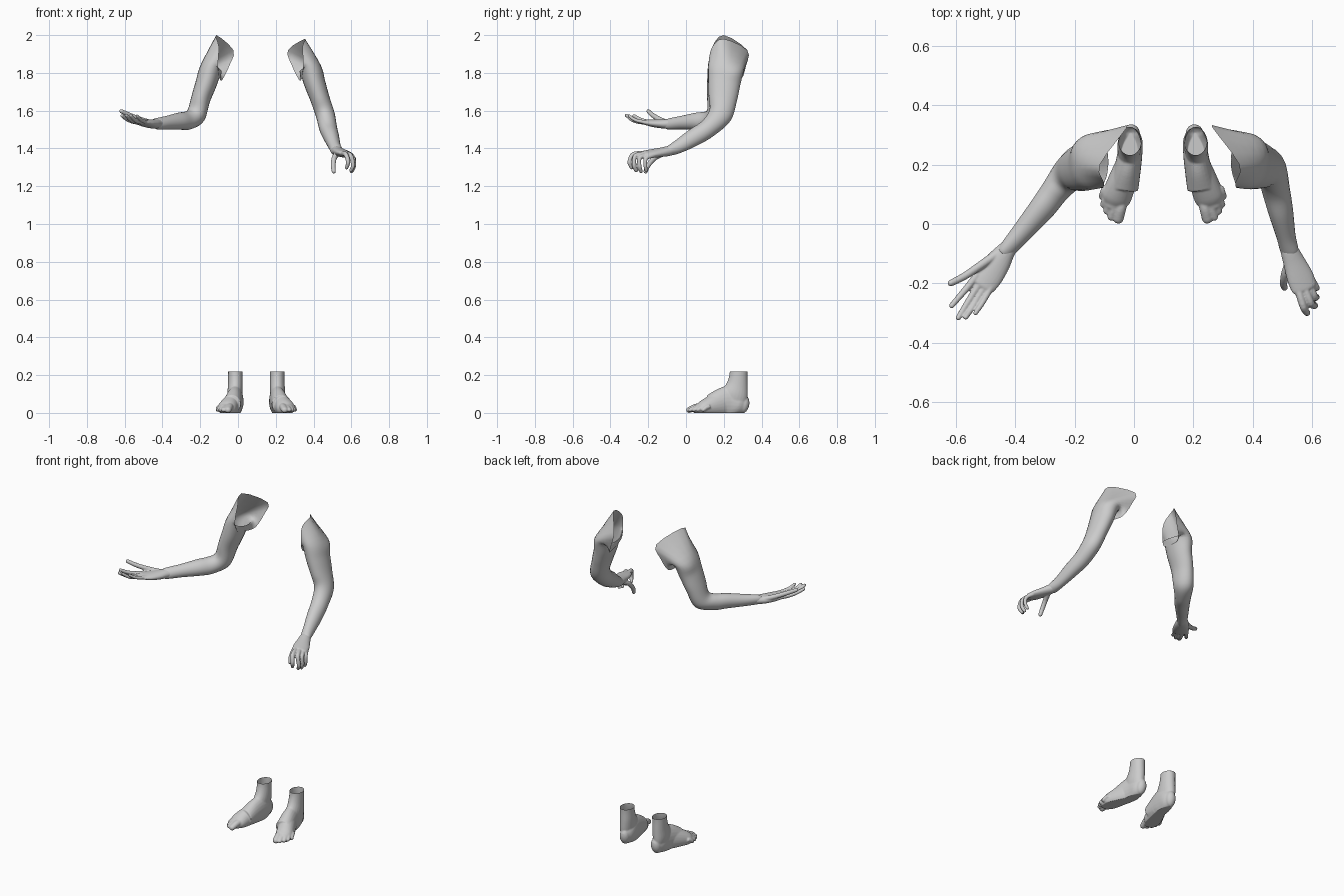
import bpy, bmesh
from math import sin, cos, pi
from mathutils import Vector

N = 24


def crom(a, b, c, d, t):
    return 0.5 * (2 * b + (c - a) * t + (2 * a - 5 * b + 4 * c - d) * t * t + (3 * b - a - 3 * c + d) * t ** 3)


def rings_from(path, u0):
    """Elliptical rings (x, y, z, radius_u, radius_v) carried along a path."""
    pts = [Vector(p[:3]) for p in path]
    u, out = Vector(u0), []
    for i, p in enumerate(path):
        t = (pts[min(i + 1, len(pts) - 1)] - pts[max(i - 1, 0)]).normalized()
        u = (u - u.dot(t) * t).normalized()
        v = t.cross(u)
        out.append([pts[i] + u * p[3] * cos(2 * pi * k / N) + v * p[4] * sin(2 * pi * k / N) for k in range(N)])
    return out


def dense(rings, steps=5):
    out = []
    for i in range(len(rings) - 1):
        q = [rings[max(i - 1, 0)], rings[i], rings[i + 1], rings[min(i + 2, len(rings) - 1)]]
        for s in range(steps):
            out.append([crom(*(r[k] for r in q), s / steps) for k in range(N)])
    return out + [rings[-1]]


def round_end(rings):
    """Half-dome rings closing the far end of a tube."""
    last, prev = rings[-1], rings[-2]
    c = sum(last, Vector()) / N
    t = (c - sum(prev, Vector()) / N).normalized()
    r = min((p - c).length for p in last)
    return rings + [[c + (p - c) * cos(a) + t * r * sin(a) for p in last] for a in (0.4, 0.8, 1.15, 1.4)]


def loft(bm, rings, caps=True):
    vs = [[bm.verts.new(p) for p in r] for r in rings]
    for a, b in zip(vs, vs[1:]):
        for k in range(N):
            bm.faces.new((a[k], a[(k + 1) % N], b[(k + 1) % N], b[k]))
    if caps:
        bm.faces.new(vs[0][::-1])
        bm.faces.new(vs[-1])


def tube(bm, path, u0):
    loft(bm, round_end(dense(rings_from(path, u0))))


def finish(name, bm, mirror=None, voxel=None):
    if mirror is not None:
        for v in bm.verts:
            v.co.x = mirror - v.co.x
    bmesh.ops.recalc_face_normals(bm, faces=bm.faces)
    me = bpy.data.meshes.new(name)
    bm.to_mesh(me)
    bm.free()
    ob = bpy.data.objects.new(name, me)
    bpy.context.collection.objects.link(ob)
    bpy.context.view_layer.objects.active = ob
    if voxel:
        m = ob.modifiers.new("fuse", 'REMESH')
        m.mode, m.voxel_size = 'VOXEL', voxel
        s = ob.modifiers.new("soften", 'SMOOTH')
        s.factor, s.iterations = 0.5, 4
        for mod in ("fuse", "soften"):
            bpy.ops.object.modifier_apply(modifier=mod)
    for p in ob.data.polygons:
        p.use_smooth = True
    return ob


def arm(name, path, lift, mirror):
    # open shoulder edge: back, back tip, top, front, armpit
    hole = [(.285, .318, 1.84), (.264, .325, 1.92), (.355, .2, 1.98 + lift), (.341, .14, 1.94),
            (.345, .122, 1.86), (.343, .14, 1.79), (.335, .22, 1.765), (.322, .29, 1.765)]
    h = [Vector(p) for p in hole]
    edge = [crom(h[i - 1], h[i], h[(i + 1) % 8], h[(i + 2) % 8], s / 3) for i in range(8) for s in range(3)]
    bm = bmesh.new()
    loft(bm, dense([edge] + rings_from(path, (0, 1, 0))), caps=False)
    finish(name, bm, mirror)


def hand(name, palm, across, fingers, mirror):
    bm = bmesh.new()
    tube(bm, palm, across)
    for r, pts in fingers:
        tube(bm, [(*p, r * (1.1 - .1 * i), r * (1.1 - .1 * i)) for i, p in enumerate(pts)], across)
    finish(name, bm, mirror, 0.0035)


# Arms
arm("lowered_arm", [
    (.382, .212, 1.825, .095, .058), (.408, .202, 1.74, .085, .056), (.435, .195, 1.66, .075, .051),
    (.463, .18, 1.575, .063, .05), (.478, .115, 1.505, .05, .047), (.495, .04, 1.458, .047, .041),
    (.512, -.04, 1.41, .036, .032), (.524, -.09, 1.387, .026, .031), (.53, -.105, 1.382, .018, .022)], 0, None)
arm("raised_arm", [
    (.382, .21, 1.825, .095, .058), (.41, .195, 1.74, .084, .056), (.438, .185, 1.66, .074, .051),
    (.463, .165, 1.575, .062, .052), (.507, .11, 1.548, .046, .05), (.55, .052, 1.544, .042, .047),
    (.615, -.025, 1.536, .034, .037), (.67, -.09, 1.53, .025, .032), (.68, -.104, 1.53, .018, .024)], .02, .24)

# Hand hanging down with curled fingers
hand("curled_hand", [
    (.515, -.06, 1.395, .024, .02), (.524, -.09, 1.387, .031, .026), (.54, -.13, 1.38, .038, .024),
    (.56, -.18, 1.373, .046, .021), (.573, -.215, 1.37, .044, .017)], (-.85, -.45, .15), [
    (.0125, [(.55, -.21, 1.375), (.571, -.28, 1.368), (.583, -.299, 1.328), (.575, -.288, 1.298)]),
    (.0125, [(.57, -.205, 1.372), (.596, -.267, 1.362), (.609, -.275, 1.312), (.598, -.264, 1.283)]),
    (.012, [(.583, -.19, 1.367), (.608, -.243, 1.352), (.614, -.246, 1.307), (.602, -.238, 1.278)]),
    (.011, [(.592, -.175, 1.362), (.613, -.212, 1.347), (.615, -.215, 1.308), (.605, -.21, 1.282)]),
    (.014, [(.53, -.11, 1.378), (.51, -.165, 1.35), (.504, -.2, 1.31), (.507, -.214, 1.278)])], None)

# Hand held out, palm up
hand("open_hand", [
    (.65, -.066, 1.532, .025, .02), (.67, -.09, 1.53, .032, .025), (.695, -.125, 1.53, .042, .024),
    (.725, -.17, 1.533, .047, .02), (.75, -.205, 1.538, .044, .015)], (.82, .57, 0), [
    (.0115, [(.765, -.168, 1.538), (.80, -.212, 1.543), (.83, -.247, 1.556), (.854, -.275, 1.573)]),
    (.0115, [(.75, -.185, 1.538), (.783, -.237, 1.54), (.81, -.28, 1.552), (.832, -.316, 1.575)]),
    (.011, [(.732, -.195, 1.538), (.765, -.247, 1.54), (.788, -.286, 1.552), (.807, -.314, 1.575)]),
    (.01, [(.717, -.205, 1.538), (.742, -.25, 1.545), (.758, -.277, 1.555), (.774, -.3, 1.572)]),
    (.014, [(.70, -.10, 1.535), (.755, -.138, 1.553), (.81, -.175, 1.575), (.857, -.199, 1.597)])], .24)


# Feet: ankle, body, five toes, flat sole and open top
def foot(name, mirror):
    bm = bmesh.new()
    tube(bm, [(.207, .28, .25, .048, .039), (.208, .278, .2, .048, .038), (.208, .272, .15, .056, .039),
              (.21, .258, .1, .07, .04), (.21, .25, .06, .07, .036)], (0, 1, 0))
    tube(bm, [(.228, .12, .046, .049, .048), (.216, .185, .058, .045, .073), (.208, .235, .06, .042, .085),
              (.205, .28, .05, .04, .062), (.204, .305, .045, .03, .048)], (1, 0, 0))
    tube(bm, [(.216, .19, .05, .045, .068), (.237, .135, .036, .049, .056), (.253, .09, .024, .05, .042),
              (.26, .068, .018, .04, .03)], (1, 0, 0))
    toes = [(.019, .232, .085, .247, .017), (.0135, .252, .085, .271, .022), (.0125, .268, .095, .286, .042),
            (.012, .28, .108, .297, .064), (.012, .29, .125, .302, .092)]
    for r, bx, by, tx, ty in toes:
        tube(bm, [(bx, by, .034, r, r), ((bx + tx) / 2, (by + ty) / 2, .029, r, r),
                  (tx, ty, .016, r * .95, r * .85)], (1, 0, 0))
    ob = finish(name, bm, mirror, 0.004)
    bm = bmesh.new()
    bm.from_mesh(ob.data)
    bmesh.ops.bisect_plane(bm, geom=bm.verts[:] + bm.edges[:] + bm.faces[:], plane_co=(0, 0, .218),
                           plane_no=(0, 0, 1), clear_outer=True)
    for v in bm.verts:
        v.co.z = max(v.co.z, 0)
    bm.to_mesh(ob.data)
    bm.free()


foot("foot_a", None)
foot("foot_b", .194)
